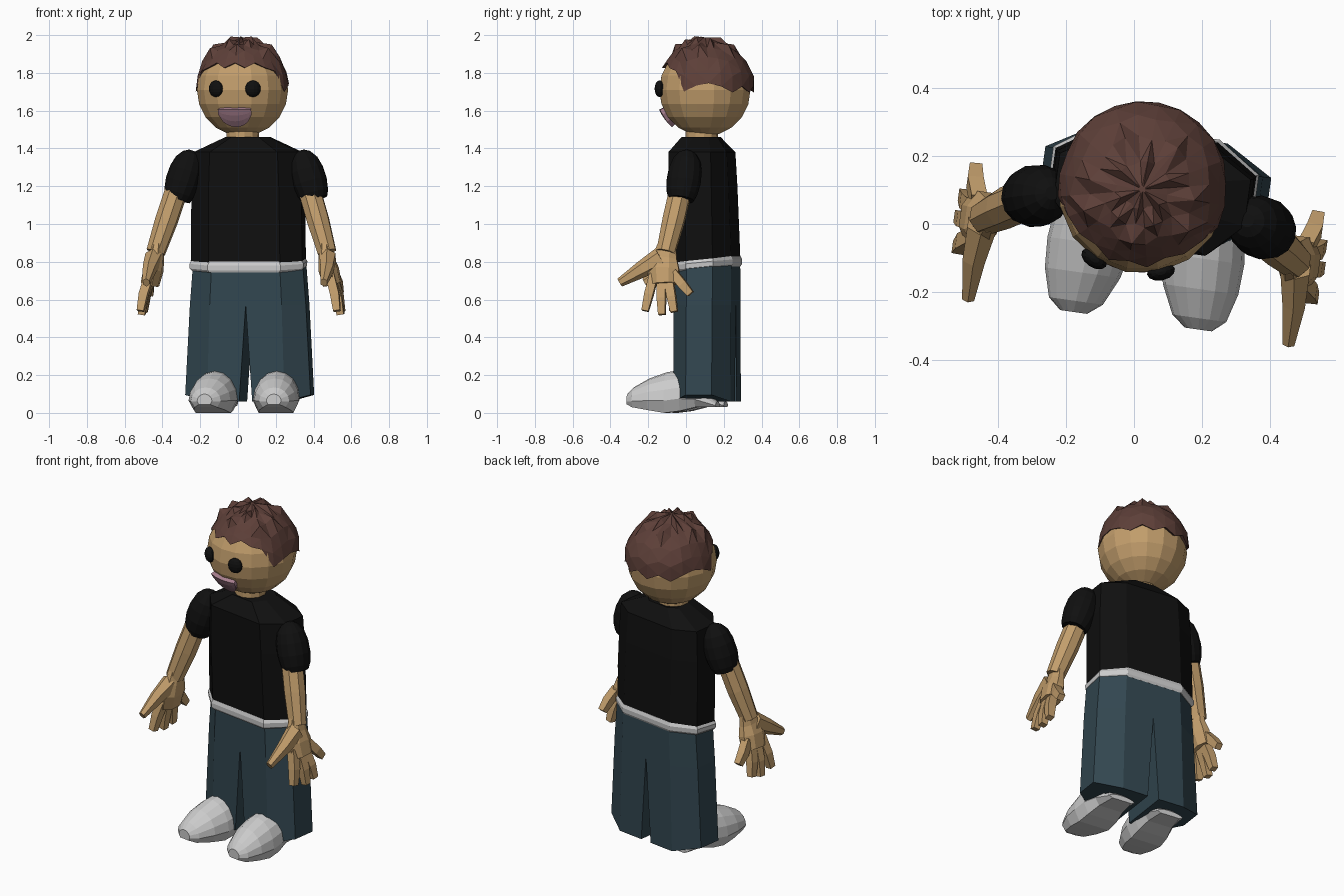
import bpy, bmesh, math
from mathutils import Matrix, Vector

if "Cube" in bpy.data.objects:
    bpy.data.objects.remove(bpy.data.objects["Cube"])

# Body, arms, legs and head share a slight turn about z
TURN = Matrix.Rotation(math.radians(-8), 4, 'Z')
BODY = Matrix.Translation((0.053, 0.10, 0)) @ TURN
ARMS = Matrix.Translation((0.038, 0.10, 0)) @ TURN
LEGS = Matrix.Translation((0.060, 0.10, 0)) @ TURN
HEAD = Matrix.Translation((0.024, 0.10, 1.71)) @ Matrix.Rotation(math.radians(-11), 4, 'Z')


def material(name, rgb):
    m = bpy.data.materials.new(name)
    m.diffuse_color = (*rgb, 1)
    m.use_nodes = True
    m.node_tree.nodes["Principled BSDF"].inputs["Base Color"].default_value = m.diffuse_color
    return m


SKIN = material("skin_tan", (0.54, 0.34, 0.15))
HAIR = material("hair_brown", (0.11, 0.05, 0.04))
BLACK = material("black", (0.005, 0.005, 0.005))
DENIM = material("denim", (0.032, 0.062, 0.08))
PINK = material("mouth_pink", (0.40, 0.22, 0.28))


def finish(name, bm, mat=None, frame=BODY, mirror=False):
    bmesh.ops.recalc_face_normals(bm, faces=bm.faces)
    me = bpy.data.meshes.new(name)
    bm.to_mesh(me)
    bm.free()
    ob = bpy.data.objects.new(name, me)
    bpy.context.collection.objects.link(ob)
    ob.matrix_world = frame
    if mat:
        me.materials.append(mat)
    if mirror:
        ob.modifiers.new("mirror", 'MIRROR')
    return ob


def loft(bm, rings, caps=True):
    vs = [[bm.verts.new(p) for p in r] for r in rings]
    n = len(vs[0])
    for a, b in zip(vs, vs[1:]):
        for i in range(n):
            j = (i + 1) % n
            bm.faces.new((a[i], a[j], b[j], b[i]))
    if caps:
        bm.faces.new(vs[0])
        bm.faces.new(vs[-1])


def tube(bm, pts, radii, n, squash=1.0):
    # Rings around a path; squash narrows the side-to-side radius
    pts = [Vector(p) for p in pts]
    rings = []
    for k, (p, r) in enumerate(zip(pts, radii)):
        d = (pts[min(k + 1, len(pts) - 1)] - pts[max(k - 1, 0)]).normalized()
        u = Vector((1, 0, 0))
        u = (u - d * u.dot(d)).normalized()
        v = d.cross(u)
        rings.append([p + u * r * squash * math.cos(a) + v * r * math.sin(a)
                      for a in (2 * math.pi * (i + 0.5) / n for i in range(n))])
    loft(bm, rings)


def octagon(w, yf, yb, z, tilt=0.0):
    half = [(0.64 * w, yf), (w, yf * 0.4), (w, yb * 0.5), (0.58 * w, yb)]
    pts = half + [(-x, y) for x, y in reversed(half)]
    return [(x, y, z + tilt * y) for x, y in pts]


# Shirt body with sloping shoulders
bm = bmesh.new()
loft(bm, [octagon(0.298, -0.145, 0.165, 0.81, 0.1), octagon(0.293, -0.165, 0.15, 1.2),
          octagon(0.283, -0.17, 0.14, 1.38), octagon(0.115, -0.115, 0.075, 1.46)])
finish("shirt_body", bm, BLACK)

# Pale band between shirt and trousers
bm = bmesh.new()
loft(bm, [octagon(w, -0.5 * w, 0.57 * w, z, 0.1) for w, z in
          [(0.292, 0.758), (0.303, 0.77), (0.305, 0.795), (0.292, 0.815)]])
finish("waist_band", bm)

# Trousers: one half, mirrored
bm = bmesh.new()
rings = []
for x0, w, yf, yb, z, dz in [(0, 0.293, -0.14, 0.165, 0.79, 0), (0, 0.31, -0.14, 0.165, 0.57, 0),
                             (0.035, 0.335, -0.14, 0.165, 0.06, 0.035)]:
    rings.append([(x0, yf, z), (0.62 * w, yf, z), (w, 0.4 * yf, z + dz),
                  (w, 0.5 * yb, z + dz), (0.58 * w, yb, z), (x0, yb, z)])
loft(bm, rings)
bmesh.ops.delete(bm, geom=[f for f in bm.faces if all(v.co.x < 1e-5 for v in f.verts)],
                 context='FACES_ONLY')
finish("trousers", bm, DENIM, LEGS, mirror=True)

# Shoes: flat-bottomed domes from toe to heel
bm = bmesh.new()
rings = []
for y, cx, w, zb, zt in [(-0.388, 0.185, 0.04, 0.045, 0.10), (-0.355, 0.183, 0.08, 0.03, 0.135),
                         (-0.27, 0.175, 0.112, 0.015, 0.183), (-0.18, 0.168, 0.124, 0.0, 0.215),
                         (-0.10, 0.163, 0.12, 0.01, 0.228), (-0.02, 0.158, 0.10, 0.03, 0.17),
                         (0.09, 0.155, 0.08, 0.03, 0.06)]:
    zm = zb + 0.3 * (zt - zb)
    ring = [(cx + w * math.cos(a), y, zm + (zt - zm) * math.sin(a))
            for a in (math.pi * i / 8 for i in range(9))]
    rings.append(ring + [(cx - 0.75 * w, y, zb), (cx + 0.75 * w, y, zb)])
loft(bm, rings)
finish("shoes", bm, None, LEGS, mirror=True)

# Sleeves
bm = bmesh.new()
a, b = Vector((0.290, -0.05, 1.388)), Vector((0.368, -0.075, 1.13))
prof = [(0, 0.02), (0.06, 0.048), (0.2, 0.075), (0.4, 0.089), (0.65, 0.092), (0.88, 0.082), (1, 0.068)]
tube(bm, [a.lerp(b, t) for t, r in prof], [r for t, r in prof], 14)
finish("sleeves", bm, BLACK, mirror=True)

# Bare forearms
bm = bmesh.new()
tube(bm, [(0.355, -0.08, 1.18), (0.405, -0.11, 1.02), (0.458, -0.145, 0.85)],
     [0.062, 0.062, 0.052], 8)
finish("forearms", bm, SKIN, ARMS, mirror=True)

# Hands: tapered palm, four fingers and a thumb
bm = bmesh.new()
tube(bm, [(0.448, -0.14, 0.89), (0.455, -0.15, 0.82), (0.468, -0.155, 0.76), (0.488, -0.15, 0.68)],
     [0.052, 0.07, 0.09, 0.083], 8, 0.6)
for base, tip in [((0.482, -0.205, 0.73), (0.525, -0.246, 0.54)),
                  ((0.488, -0.165, 0.71), (0.532, -0.155, 0.52)),
                  ((0.488, -0.125, 0.71), (0.528, -0.09, 0.535)),
                  ((0.485, -0.10, 0.74), (0.508, -0.005, 0.63))]:
    mid = Vector(base).lerp(Vector(tip), 0.55) + Vector((0.006, 0, 0))
    tube(bm, [base, mid, tip], [0.033, 0.033, 0.026], 4)
tube(bm, [(0.465, -0.17, 0.82), (0.475, -0.27, 0.76), (0.475, -0.388, 0.69)],
     [0.058, 0.045, 0.024], 6, 0.85)
finish("hands", bm, SKIN, ARMS, mirror=True)

# Neck
bm = bmesh.new()
tube(bm, [(-0.026, -0.02, 1.42), (-0.026, -0.02, 1.53)], [0.088, 0.086], 12)
finish("neck", bm, SKIN)

# Head
bm = bmesh.new()
bmesh.ops.create_uvsphere(bm, u_segments=16, v_segments=10, radius=0.246)
finish("head", bm, SKIN, HEAD)

# Eyes
bm = bmesh.new()
bmesh.ops.create_uvsphere(bm, u_segments=12, v_segments=8, radius=1, matrix=Matrix.Translation(
    (0.1, -0.225, 0.006)) @ Matrix.Rotation(0.4, 4, 'Z') @ Matrix.Diagonal((0.042, 0.026, 0.044, 1)))
finish("eyes", bm, BLACK, HEAD, mirror=True)

# Open smile: half-round patch wrapped just outside the face
bm = bmesh.new()
cols = []
for i in range(9):
    x = -0.09 + 0.0225 * i
    depth = 0.092 * max(0.0, 1 - (x / 0.094) ** 2) ** 0.5
    col = []
    for j in range(4):
        z = -0.105 - depth * j / 3
        col.append(bm.verts.new((x, -math.sqrt(0.264 ** 2 - x * x - z * z), z)))
    cols.append(col)
for p, q in zip(cols, cols[1:]):
    for j in range(3):
        bm.faces.new((p[j], q[j], q[j + 1], p[j + 1]))
ob = finish("mouth", bm, PINK, HEAD)
sol = ob.modifiers.new("thickness", 'SOLIDIFY')
sol.thickness = 0.03
sol.offset = 1 if ob.data.polygons[12].normal.y > 0 else -1

# Hair: cap with jagged hairline and a faceted, spiky crown
bm = bmesh.new()
N = 24
rings = []
for k, f in enumerate([0.02, 0.2, 0.4, 0.6, 0.8, 1.0, 0.97]):
    ring = []
    for i in range(N):
        az = 2 * math.pi * i / N - math.pi / 2
        off = abs((i + N // 2) % N - N // 2) * 360 / N
        edge = 59 if off < 50 else 70 if off < 70 else 88 if off < 100 else 78 if off < 118 else 89
        edge += 4 if i % 2 else -3
        t = math.radians(edge * f)
        if k in (1, 2) or (k in (3, 4) and off < 70):
            r = 0.290 if (i // 2 + k) % 2 and i % 2 == 0 else 0.264
        else:
            r = [0.278, 0, 0, 0.268, 0.270, 0.262, 0.238][k]
        if off < 118 and k > 3:
            r = min(r, 0.256)
        ring.append((0.97 * r * math.sin(t) * math.cos(az), r * math.sin(t) * math.sin(az),
                     r * math.cos(t)))
    rings.append(ring)
loft(bm, rings, caps=False)
bm.verts.ensure_lookup_table()
bm.faces.new(bm.verts[:N])
bmesh.ops.triangulate(bm, faces=bm.faces[:])
finish("hair", bm, HAIR, HEAD)
